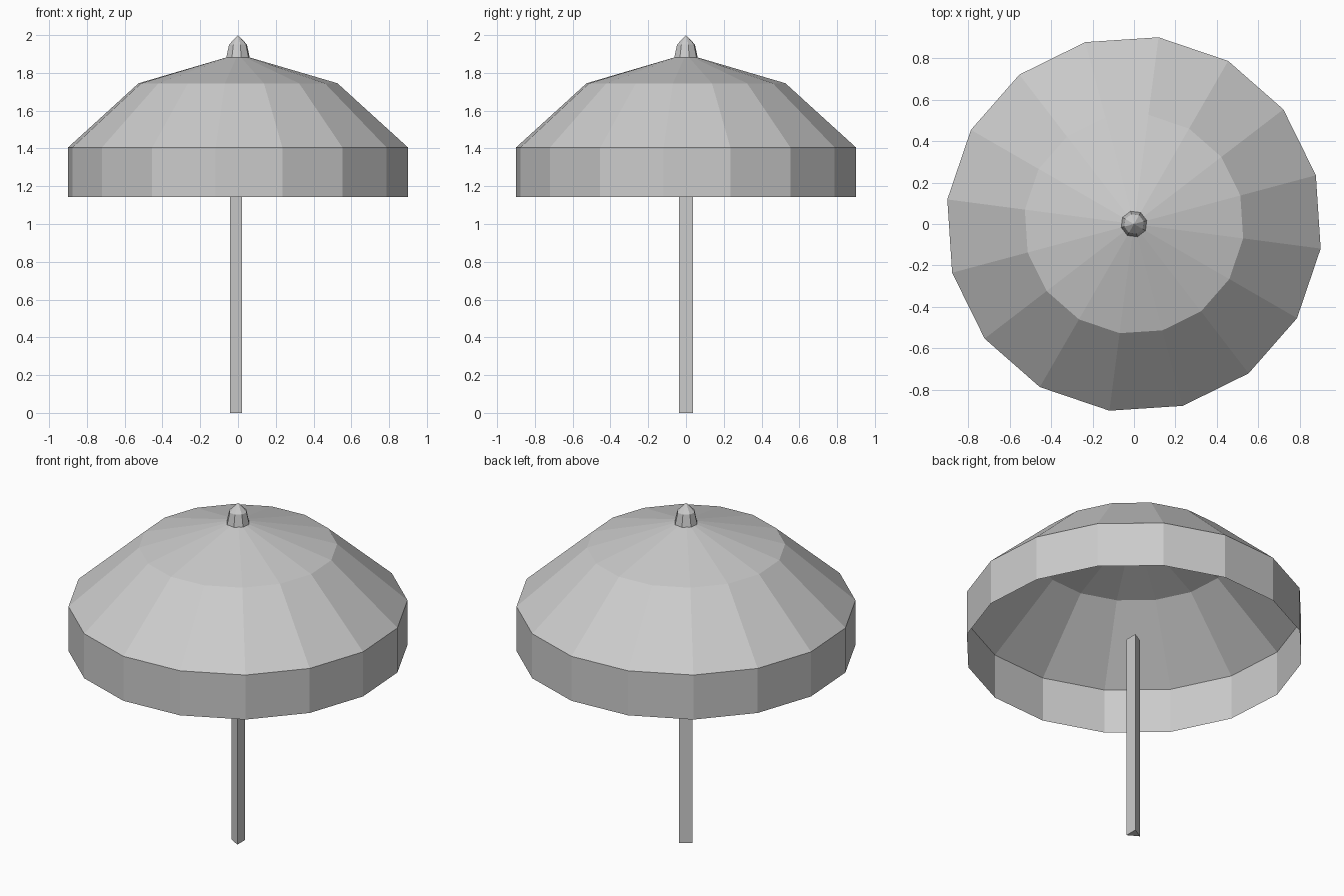
import bpy
import bmesh
from math import cos, sin, radians, tau

cube = bpy.data.objects.get("Cube")
if cube:
    bpy.data.objects.remove(cube, do_unlink=True)

# One plain grey for every part
grey = bpy.data.materials.new("light_grey")
grey.use_nodes = True
colour = (0.6, 0.6, 0.6, 1)
grey.diffuse_color = colour
grey.node_tree.nodes["Principled BSDF"].inputs["Base Color"].default_value = colour


def turned(name, profile, sides, turn, cap_bottom=False, cap_top=False):
    """Flat-sided solid of revolution; profile is (radius, z) from the bottom up."""
    bm = bmesh.new()
    rings = []
    for r, z in profile:
        if r == 0:
            rings.append([bm.verts.new((0, 0, z))] * sides)
        else:
            angles = [radians(turn) + tau * i / sides for i in range(sides)]
            rings.append([bm.verts.new((r * cos(a), r * sin(a), z)) for a in angles])
    for low, high in zip(rings, rings[1:]):
        for i in range(sides):
            j = (i + 1) % sides
            corners = [low[i], low[j], high[j], high[i]]
            bm.faces.new(list(dict.fromkeys(corners)))
    if cap_bottom:
        bm.faces.new(rings[0][::-1])
    if cap_top:
        bm.faces.new(rings[-1])
    mesh = bpy.data.meshes.new(name)
    bm.to_mesh(mesh)
    bm.free()
    mesh.materials.append(grey)
    obj = bpy.data.objects.new(name, mesh)
    bpy.context.collection.objects.link(obj)
    return obj


# Three-sided pole, ending just inside the canopy
turned("pole", [(0.042, 0), (0.042, 1.21)], 3, 60, True, True)

# Thin canopy with a hanging valance
turned("canopy", [(0.908, 1.142), (0.908, 1.405), (0.531, 1.745), (0, 1.9)], 16, 15)

# Finial on top
turned("finial", [(0.064, 1.882), (0.049, 1.95), (0, 2.0)], 8, 15, True)
